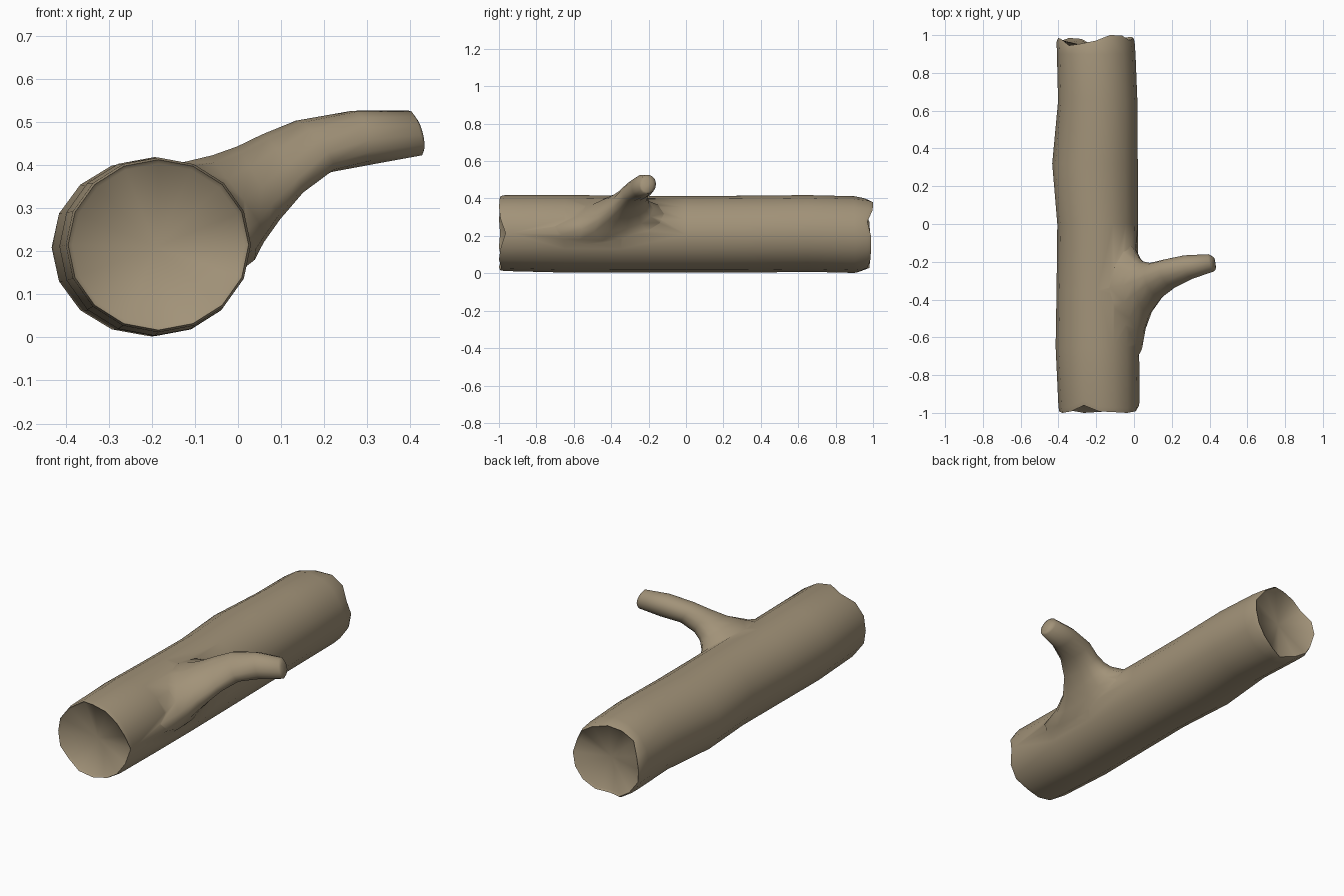
import bpy, bmesh, math
from mathutils import Vector

if "Cube" in bpy.data.objects:
    bpy.data.objects.remove(bpy.data.objects["Cube"])

SIDES = 16
bark = bpy.data.materials.new("tan bark")
bark.diffuse_color = (0.36, 0.29, 0.19, 1)
bark.use_nodes = True
bark.node_tree.nodes["Principled BSDF"].inputs["Base Color"].default_value = bark.diffuse_color


def loft(name, rings, cap_centers):
    """Skin a list of closed rings, closing each end with a fan."""
    bm = bmesh.new()
    rows = [[bm.verts.new(p) for p in r] for r in rings]
    for a, b in zip(rows, rows[1:]):
        for i in range(len(a)):
            j = (i + 1) % len(a)
            bm.faces.new((a[i], a[j], b[j], b[i]))
    for row, c in zip((rows[0], rows[-1]), cap_centers):
        mid = bm.verts.new(c)
        for i in range(len(row)):
            bm.faces.new((row[i], row[(i + 1) % len(row)], mid))
    bmesh.ops.recalc_face_normals(bm, faces=bm.faces)
    me = bpy.data.meshes.new(name)
    bm.to_mesh(me)
    bm.free()
    me.materials.append(bark)
    ob = bpy.data.objects.new(name, me)
    bpy.context.collection.objects.link(ob)
    return ob


def trunk_ring(y, x0, x1, z0, z1, scale=1.0, chips=None):
    """Oval section from its extents; chips push rim points along y."""
    pts = []
    for i in range(SIDES):
        a = math.tau * i / SIDES
        dy = chips[i] if chips else 0
        pts.append(Vector(((x0 + x1) / 2 + scale * (x1 - x0) / 2 * math.cos(a), y + dy,
                           (z0 + z1) / 2 + scale * (z1 - z0) / 2 * math.sin(a))))
    return pts


def branch_ring(u, f, l, b, n=14):
    """Smooth loop through upper, front, lower and back points."""
    u, f, l, b = map(Vector, (u, f, l, b))
    c = (u + f + l + b) / 4
    k = (f + b - u - l) / 4
    return [c + (f - b) / 2 * math.cos(t) + (u - l) / 2 * math.sin(t) + k * math.cos(2 * t)
            for t in (math.tau * i / n for i in range(n))]


# Trunk with roughly broken, dished ends
front_chips = [.035, .008, .0, .004, .008, .04, .008, .0, .006, .0, .012, .0, .005, .012, .0, .01]
back_chips = [-.012, -.03, -.002, .0, -.03, -.045, -.055, -.02, -.015, -.03, -.015, -.02, -.06, -.03, -.015, -.01]
f_end = (-.40, .03, .012, .418)
b_end = (-.41, .003, .006, .402)
trunk = loft("trunk", [
    trunk_ring(-.99, *f_end, scale=.93, chips=front_chips),
    trunk_ring(-1.0, *f_end, scale=.975, chips=front_chips),
    trunk_ring(-.975, *f_end, chips=front_chips),
    trunk_ring(-.65, -.415, .027, .004, .419),
    trunk_ring(-.35, -.41, .025, .003, .415),
    trunk_ring(0, -.406, .02, .003, .412),
    trunk_ring(.32, -.433, .02, .003, .415),
    trunk_ring(.65, -.402, .018, .008, .418),
    trunk_ring(.90, -.408, .008, .002, .412),
    trunk_ring(.98, *b_end, chips=back_chips),
    trunk_ring(1.0, *b_end, scale=.96, chips=back_chips),
    trunk_ring(.99, *b_end, scale=.91, chips=back_chips),
], [(-.19, -.94, .21), (-.2, .93, .21)])

# Branch stub: flares into the trunk, then bends outward
branch = loft("branch", [
    branch_ring((-.20, -.40, .33), (-.06, -.80, .22), (-.03, -.38, .12), (-.08, -.06, .30)),
    branch_ring((-.13, -.40, .402), (.022, -.70, .25), (.022, -.38, .18), (-.01, -.12, .32)),
    branch_ring((-.06, -.37, .418), (.047, -.58, .27), (.048, -.36, .23), (.022, -.175, .345)),
    branch_ring((.0, -.335, .44), (.08, -.48, .31), (.09, -.335, .285), (.045, -.198, .37)),
    branch_ring((.06, -.30, .47), (.14, -.395, .37), (.137, -.30, .34), (.085, -.206, .405)),
    branch_ring((.14, -.265, .503), (.21, -.34, .43), (.21, -.265, .385), (.15, -.19, .45)),
    branch_ring((.27, -.235, .527), (.31, -.29, .46), (.31, -.23, .402), (.265, -.166, .47)),
    branch_ring((.40, -.21, .527), (.425, -.25, .47), (.425, -.205, .423), (.395, -.16, .48)),
    branch_ring((.417, -.21, .505), (.431, -.24, .467), (.431, -.205, .435), (.42, -.175, .475)),
], [(-.10, -.40, .24), (.431, -.208, .468)])

# Grow the branch out of the trunk as one skin
union = trunk.modifiers.new("join branch", 'BOOLEAN')
union.operation = 'UNION'
union.solver = 'EXACT'
union.object = branch
bpy.context.view_layer.objects.active = trunk
trunk.select_set(True)
bpy.ops.object.modifier_apply(modifier=union.name)
bpy.data.objects.remove(branch)
trunk.name = "log_with_branch"
bpy.ops.object.shade_smooth_by_angle(angle=math.radians(60))
